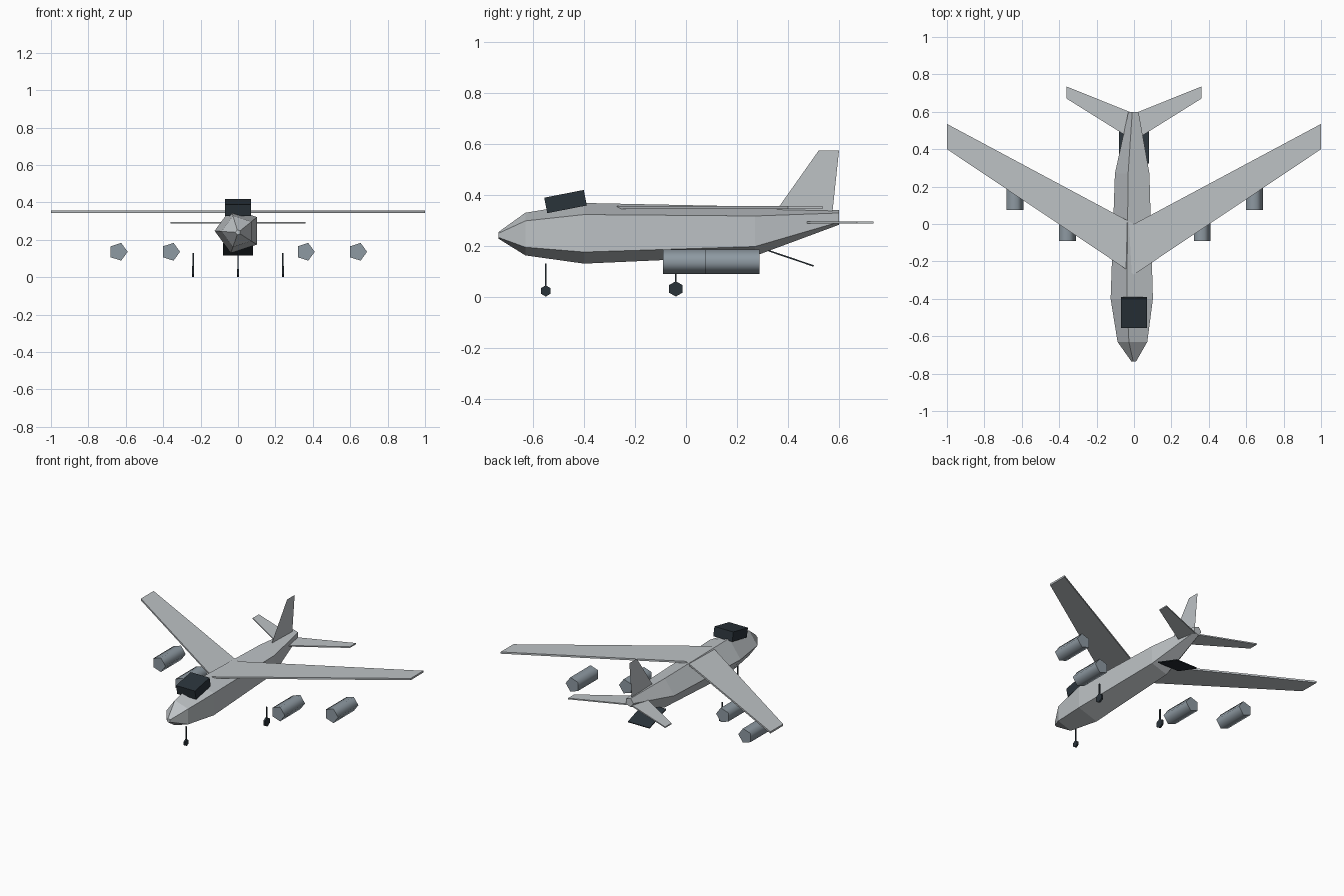
import bpy, bmesh
from math import pi, cos, sin, radians, atan2, hypot
from mathutils import Matrix

cube = bpy.data.objects.get("Cube")
if cube:
    bpy.data.objects.remove(cube, do_unlink=True)


def material(name, rgb):
    m = bpy.data.materials.new(name)
    m.use_nodes = True
    m.diffuse_color = (*rgb, 1)
    m.node_tree.nodes["Principled BSDF"].inputs["Base Color"].default_value = (*rgb, 1)
    return m


GREY = material("light grey", (0.51, 0.54, 0.56))
STEEL = material("engine steel", (0.27, 0.32, 0.36))
DARK = material("dark slate", (0.023, 0.033, 0.042))


def finish(bm, name, mat):
    bmesh.ops.recalc_face_normals(bm, faces=bm.faces)
    me = bpy.data.meshes.new(name)
    bm.to_mesh(me)
    bm.free()
    me.materials.append(mat)
    ob = bpy.data.objects.new(name, me)
    bpy.context.scene.collection.objects.link(ob)
    return ob


def loft(name, stations, mat, sides=5):
    """Regular polygon rings along y; each station is (y, centre z, radius)."""
    bm = bmesh.new()
    rings = []
    for y, z, r in stations:
        angles = [pi + i * 2 * pi / sides for i in range(sides)]
        rings.append([bm.verts.new((r * cos(a), y, z + r * sin(a))) for a in angles])
    for a, b in zip(rings, rings[1:]):
        for i in range(sides):
            j = (i + 1) % sides
            bm.faces.new((a[i], a[j], b[j], b[i]))
    bm.faces.new(rings[0])
    bm.faces.new(rings[-1])
    return finish(bm, name, mat)


def swept_slab(name, half, z, thick, mat):
    """Mirrored plan outline (right half, root first and last) with thickness."""
    outline = half + [(-x, y) for x, y in reversed(half) if x > 0]
    bm = bmesh.new()
    low = [bm.verts.new((x, y, z - thick / 2)) for x, y in outline]
    high = [bm.verts.new((x, y, z + thick / 2)) for x, y in outline]
    bm.faces.new(low)
    bm.faces.new(high)
    for i in range(len(low)):
        j = (i + 1) % len(low)
        bm.faces.new((low[i], low[j], high[j], high[i]))
    return finish(bm, name, mat)


def box(name, centre, size, mat, tilt=0):
    bm = bmesh.new()
    place = Matrix.Translation(centre) @ Matrix.Rotation(tilt, 4, "X")
    bmesh.ops.create_cube(bm, size=1, matrix=place @ Matrix.Diagonal((*size, 1)))
    return finish(bm, name, mat)


def cylinder(name, centre, radius, length, sides, turn, mat):
    bm = bmesh.new()
    bmesh.ops.create_cone(bm, cap_ends=True, segments=sides, radius1=radius,
                          radius2=radius, depth=length,
                          matrix=Matrix.Translation(centre) @ turn)
    return finish(bm, name, mat)


# Five-sided body
loft("fuselage", [(-0.735, 0.24, 0.014), (-0.63, 0.245, 0.088), (-0.4, 0.248, 0.125),
                  (0.27, 0.256, 0.102), (0.6, 0.31, 0.03)], GREY)

# Swept flying surfaces
swept_slab("wings", [(0, -0.27), (1, 0.4), (1, 0.535), (0, 0)], 0.35, 0.012, GREY)
swept_slab("tailplane", [(0, 0.445), (0.36, 0.67), (0.36, 0.735), (0, 0.59)],
           0.29, 0.008, GREY)

# Thin upright fin
bm = bmesh.new()
bm.faces.new([bm.verts.new((0, y, z)) for y, z in
              ((0.335, 0.31), (0.572, 0.31), (0.6, 0.572), (0.52, 0.572))])
finish(bm, "tail_fin", GREY)

# Cockpit block and lowered rear ramp
box("cockpit", (0, -0.4725, 0.3725), (0.14, 0.158, 0.062), DARK, radians(11))
dy, dz = 0.177, -0.06
box("rear_ramp", (0, 0.412, 0.15), (0.16, hypot(dy, dz), 0.006), DARK, atan2(dz, dy))

# Four engines, smooth sides with flat ends
along_y = Matrix.Rotation(pi / 2, 4, "X")
for side, label in ((1, "left"), (-1, "right")):
    for place, x, y in (("inner", 0.36, 0.017), ("outer", 0.64, 0.182)):
        turn = Matrix.Rotation(pi / 2, 4, "Y") @ along_y
        turn = along_y
        engine = cylinder(f"{label}_{place}_engine", (side * x, y, 0.136),
                          0.05, 0.214, 5, turn, STEEL)
        # Turn the section so that one corner points to +x
        mesh = engine.data
        corner = mesh.vertices[0].co
        a = atan2(corner.z - 0.136, corner.x - side * x)
        pivot = Matrix.Translation((side * x, 0, 0.136))
        mesh.transform(pivot @ Matrix.Rotation(a, 4, "Y") @ pivot.inverted())
        for p in mesh.polygons:
            p.use_smooth = abs(p.normal.y) < 0.5

# Landing gear
along_x = Matrix.Rotation(pi / 2, 4, "Y")
for label, x, y, r in (("nose", 0, -0.55, 0.022), ("left", 0.24, -0.04, 0.03),
                       ("right", -0.24, -0.04, 0.03)):
    wheel = cylinder(label + "_wheel", (x, y, r), r, 0.012, 6, along_x, DARK)
    # Keep a corner of the hexagon at the bottom
    if min(v.co.z for v in wheel.data.vertices) > 0.001:
        pivot = Matrix.Translation((x, y, r))
        wheel.data.transform(pivot @ Matrix.Rotation(pi / 6, 4, "X") @ pivot.inverted())
    box(label + "_strut", (x, y, (r + 0.13) / 2), (0.007, 0.007, 0.13 - r), DARK)
